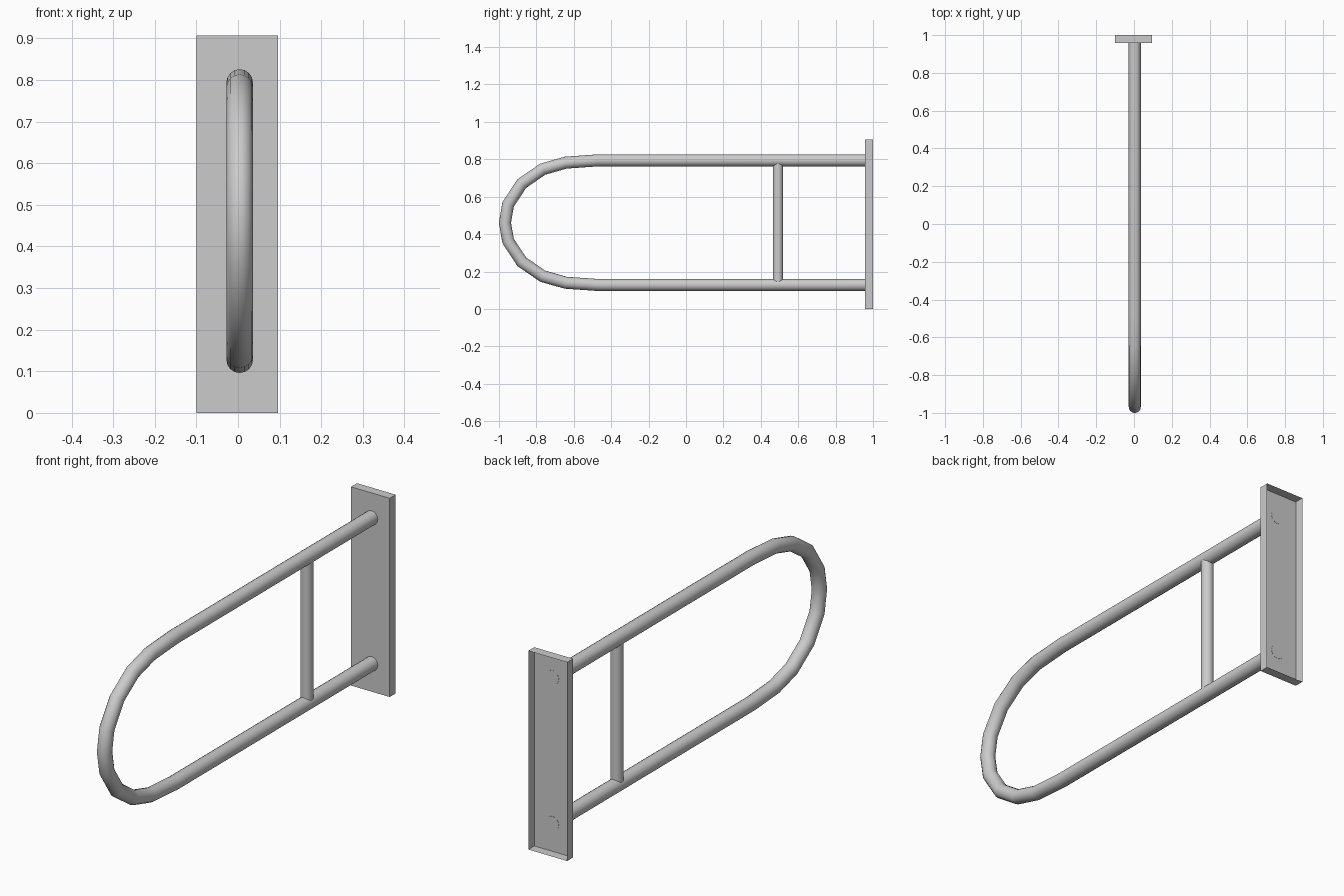
import bpy
import bmesh
from mathutils import Matrix, Vector

cube = bpy.data.objects.get("Cube")
if cube:
    bpy.data.objects.remove(cube, do_unlink=True)

steel = bpy.data.materials.new("brushed grey")
steel.use_nodes = True
GREY = (0.6, 0.6, 0.6, 1)
steel.diffuse_color = GREY
steel.node_tree.nodes["Principled BSDF"].inputs["Base Color"].default_value = GREY

RAIL_X, MID_Z, HALF_GAP, RAIL_R = 0.004, 0.461, 0.333, 0.032
PLATE_Y = 0.957


def add_object(name, bm, smooth=False):
    mesh = bpy.data.meshes.new(name)
    bmesh.ops.recalc_face_normals(bm, faces=bm.faces)
    bm.to_mesh(mesh)
    bm.free()
    mesh.materials.append(steel)
    obj = bpy.data.objects.new(name, mesh)
    bpy.context.collection.objects.link(obj)
    if smooth:
        bpy.ops.object.select_all(action='DESELECT')
        obj.select_set(True)
        bpy.context.view_layer.objects.active = obj
        bpy.ops.object.shade_smooth_by_angle(angle=0.9)
    return obj


def sweep_tube(name, path, radius, sides):
    """Round tube along a path lying in the y-z plane, with mitred bends."""
    bm = bmesh.new()
    rings = []
    side = Vector((1, 0, 0))
    for i, p in enumerate(path):
        before = (p - path[i - 1]).normalized() if i else None
        after = (path[i + 1] - p).normalized() if i < len(path) - 1 else None
        tangent = ((before or after) + (after or before)).normalized()
        stretch = 1 / tangent.dot(before or after)
        normal = tangent.cross(side) * stretch
        ring = []
        for k in range(sides):
            turn = Matrix.Rotation(k * 6.28319 / sides, 2) @ Vector((radius, 0))
            ring.append(bm.verts.new(p + side * turn.x + normal * turn.y))
        rings.append(ring)
    for a, b in zip(rings, rings[1:]):
        for k in range(sides):
            n = (k + 1) % sides
            bm.faces.new((a[k], a[n], b[n], b[k]))
    bm.faces.new(rings[0])
    bm.faces.new(rings[-1])
    return add_object(name, bm, smooth=True)


# Wall plate: shallow tray, open at the back
bm = bmesh.new()
bmesh.ops.create_cube(bm, size=1)
bm.normal_update()
back = [f for f in bm.faces if f.normal.y > 0.9]
bmesh.ops.delete(bm, geom=back, context='FACES_ONLY')
bmesh.ops.scale(bm, vec=(0.196, 1 - PLATE_Y, 0.907), verts=bm.verts)
bmesh.ops.translate(bm, vec=(-0.002, (1 + PLATE_Y) / 2, 0.4535), verts=bm.verts)
add_object("wall_plate", bm)

# Looped rail: upper half (y, height above middle), mirrored below
upper = [(PLATE_Y + 0.001, HALF_GAP), (-0.473, HALF_GAP), (-0.643, 0.321),
         (-0.766, 0.286), (-0.878, 0.209), (-0.951, 0.098)]
profile = upper + [(-0.968, 0)] + [(y, -z) for y, z in reversed(upper)]
sweep_tube("loop_rail", [Vector((RAIL_X, y, MID_Z + z)) for y, z in profile],
           RAIL_R, 16)

# Upright brace between the two runs of the rail
ends = [Vector((RAIL_X, 0.492, MID_Z + s * HALF_GAP)) for s in (-1, 1)]
sweep_tube("upright_brace", ends, 0.027, 16)
